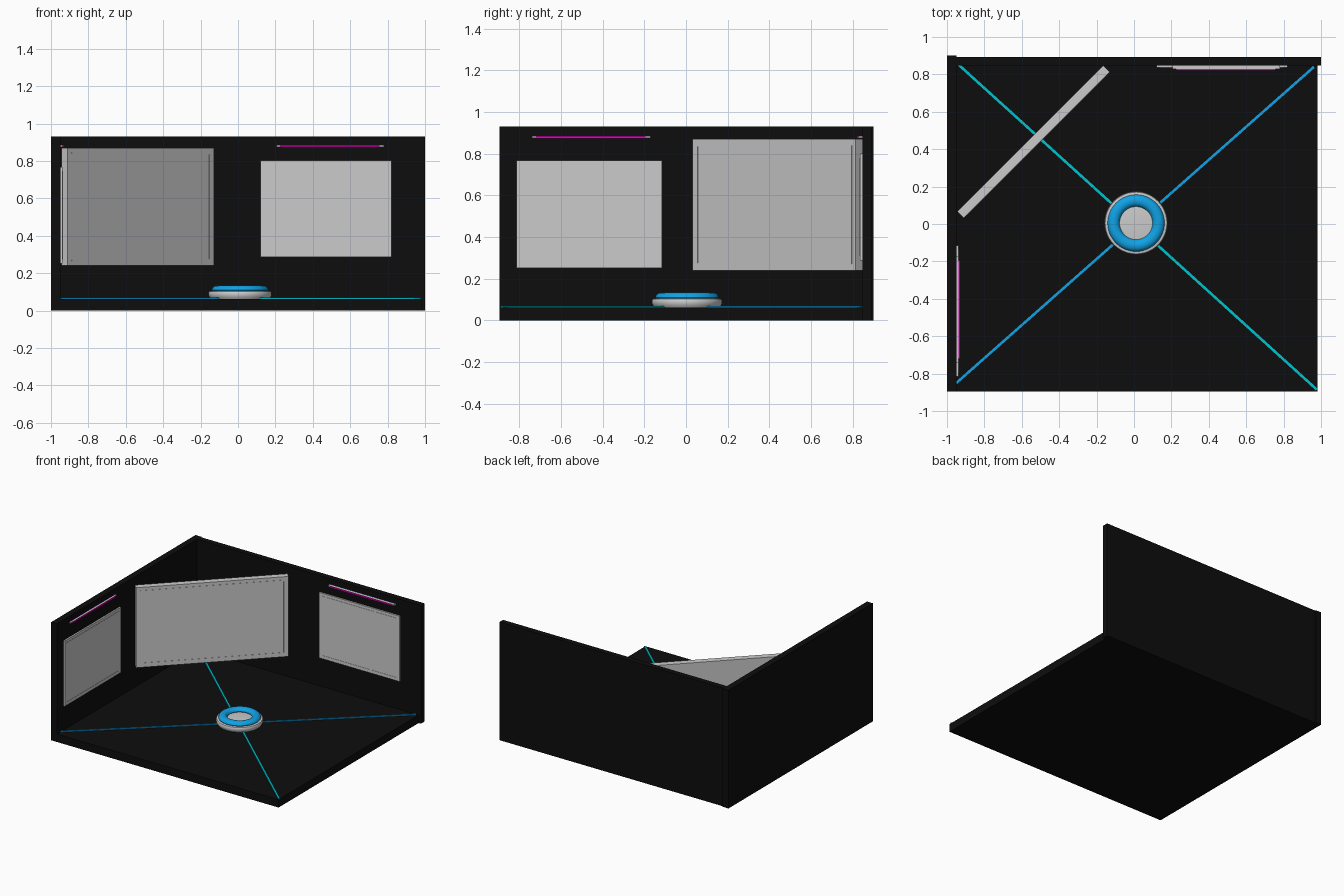
import bpy, bmesh
from math import pi, hypot, atan2, cos, sin
from mathutils import Matrix, Vector

if "Cube" in bpy.data.objects:
    bpy.data.objects.remove(bpy.data.objects["Cube"])


def mat(name, rgb):
    m = bpy.data.materials.new(name)
    m.diffuse_color = (*rgb, 1)
    m.use_nodes = True
    m.node_tree.nodes["Principled BSDF"].inputs["Base Color"].default_value = m.diffuse_color
    return m


BLACK = mat("black", (0.004, 0.004, 0.004))
BLUE = mat("blue", (0.005, 0.36, 0.78))
CYAN = mat("cyan", (0.0, 0.55, 0.62))
MAGENTA = mat("magenta", (0.8, 0.0, 0.55))


def box(name, lo, hi, material=None, frame=Matrix()):
    """Axis-aligned box in the given local frame."""
    lo, hi = Vector(lo), Vector(hi)
    bm = bmesh.new()
    bmesh.ops.create_cube(bm, size=1)
    bm.transform(frame @ Matrix.Translation((lo + hi) / 2) @ Matrix.Diagonal((*(hi - lo), 1)))
    return finish(name, bm, material)


def finish(name, bm, material=None):
    me = bpy.data.meshes.new(name)
    bmesh.ops.recalc_face_normals(bm, faces=bm.faces)
    bm.to_mesh(me)
    bm.free()
    ob = bpy.data.objects.new(name, me)
    bpy.context.collection.objects.link(ob)
    if material:
        me.materials.append(material)
    return ob


def lathe(name, profile, center, material=None, closed=False, steps=48):
    bm = bmesh.new()
    vs = [bm.verts.new((r, 0, z)) for r, z in profile]
    edges = [bm.edges.new(p) for p in zip(vs, vs[1:])]
    if closed:
        edges.append(bm.edges.new((vs[-1], vs[0])))
    bmesh.ops.spin(bm, geom=vs + edges, cent=(0, 0, 0), axis=(0, 0, 1),
                   angle=2 * pi, steps=steps, use_duplicate=False)
    bmesh.ops.remove_doubles(bm, verts=bm.verts, dist=1e-4)
    bm.transform(Matrix.Translation(center))
    ob = finish(name, bm, material)
    bpy.ops.object.select_all(action='DESELECT')
    ob.select_set(True)
    bpy.context.view_layer.objects.active = ob
    bpy.ops.object.shade_smooth_by_angle(angle=0.6)
    return ob


def screen(name, center, w, h, t, angle, inset, bar):
    """Upright slab facing local -y with a thin raised border."""
    f = Matrix.Translation(center) @ Matrix.Rotation(angle, 4, 'Z')
    box(name, (-w / 2, -t / 2, -h / 2), (w / 2, t / 2, h / 2), None, f)
    a, b = w / 2 - inset, h / 2 - inset
    y0, y1 = -t / 2 - 0.002, -t / 2 + 0.002
    for s, side in ((-1, "left"), (1, "right")):
        box(f"{name}_{side}_trim", (s * a - bar / 2, y0, -b), (s * a + bar / 2, y1, b), None, f)
    for s, side in ((-1, "bottom"), (1, "top")):
        box(f"{name}_{side}_trim", (-a, y0, s * b - bar / 2), (a, y1, s * b + bar / 2), None, f)


def lamp(name, center, angle, w, depth):
    """Wall lamp: grey holder with a glowing tube in front."""
    f = Matrix.Translation(center) @ Matrix.Rotation(angle, 4, 'Z')
    box(name + "_holder", (-w / 2, -depth, -0.005), (w / 2, 0, 0.005), None, f)
    box(name + "_tube", (-w / 2 + 0.02, -depth - 0.006, -0.006),
        (w / 2 - 0.025, -depth + 0.004, 0.005), MAGENTA, f)


# room shell
box("floor", (-1, -0.895, 0), (0.98, 0.89, 0.062), BLACK)
box("left_wall", (-1, -0.895, 0), (-0.95, 0.9, 0.93), BLACK)
box("back_wall", (-0.97, 0.848, 0), (1, 0.892, 0.93), BLACK)

# screens
screen("corner_screen", (-0.537, 0.44, 0.555), 1.105, 0.63, 0.048, pi / 4, 0.03, 0.01)
screen("back_screen", (0.47, 0.842, 0.545), 0.70, 0.515, 0.012, 0, 0.024, 0.005)
screen("left_screen", (-0.944, -0.465, 0.51), 0.70, 0.515, 0.012, pi / 2, 0.024, 0.005)

# lamps above the wall screens
lamp("back_lamp", (0.493, 0.852, 0.88), 0, 0.575, 0.024)
lamp("left_lamp", (-0.952, -0.455, 0.88), pi / 2, 0.57, 0.015)

# glowing floor strips
for name, a, b, m in (("cyan_floor_strip", (-0.945, 0.858), (0.977, -0.885), CYAN),
                      ("blue_floor_strip", (-0.95, -0.85), (0.962, 0.84), BLUE)):
    L = hypot(b[0] - a[0], b[1] - a[1])
    f = Matrix.Translation((a[0], a[1], 0)) @ Matrix.Rotation(atan2(b[1] - a[1], b[0] - a[0]), 4, 'Z')
    box(name, (0, -0.007, 0.058), (L, 0.007, 0.069), m, f)

# round projector base and its light ring
C = (0.011, 0.005, 0)
lathe("projector_base", [(0, 0.06), (0.156, 0.06), (0.163, 0.07), (0.168, 0.08), (0.169, 0.095),
                         (0.165, 0.103), (0.155, 0.106), (0, 0.106)], C)
ring = [(0.12 + 0.032 * cos(k * pi / 6), 0.111 + 0.024 * sin(k * pi / 6)) for k in range(12)]
lathe("projector_light_ring", ring, C, BLUE, closed=True)
